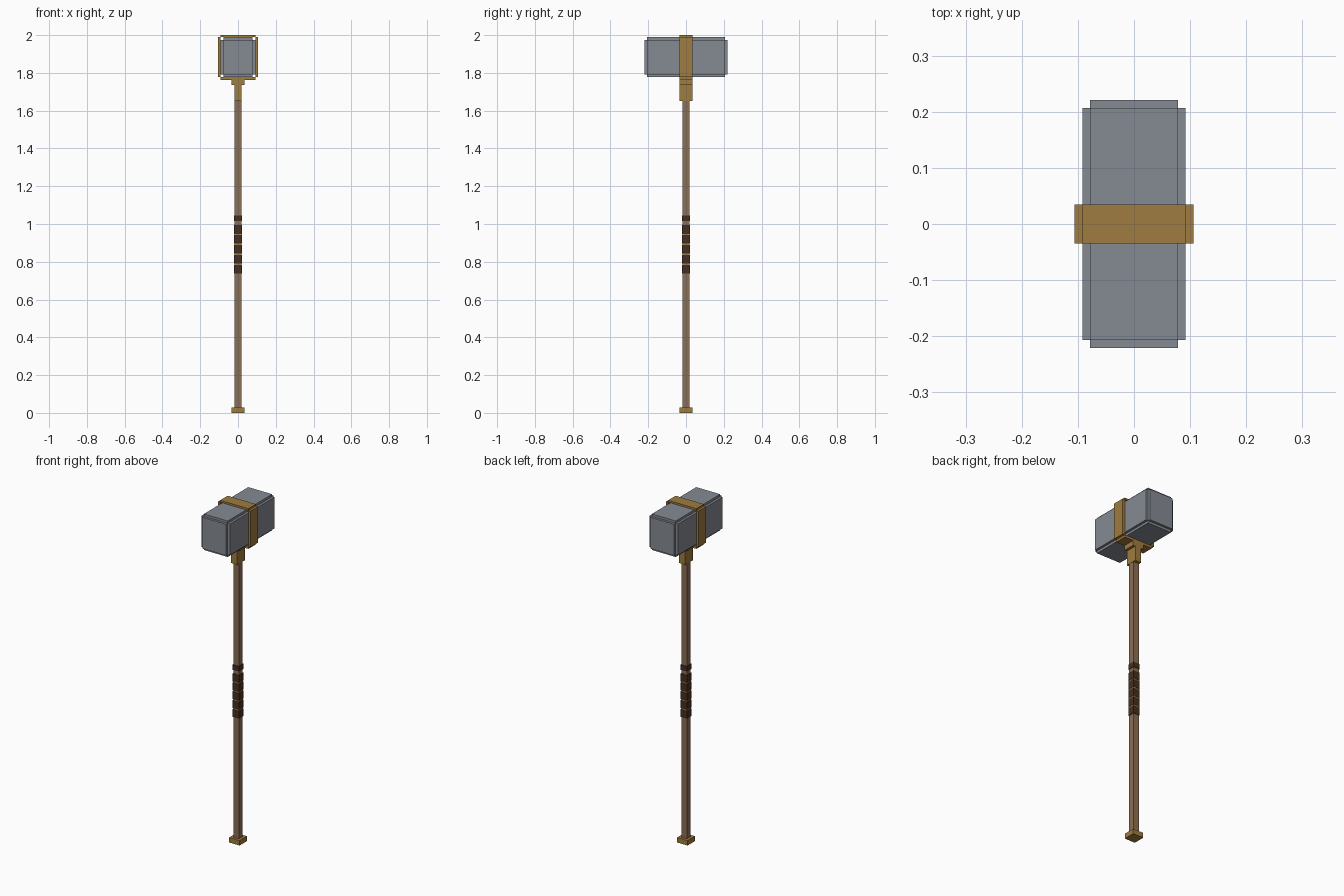
import bpy
import bmesh
from mathutils import Vector

old = bpy.data.objects.get("Cube")
if old:
    bpy.data.objects.remove(old, do_unlink=True)


def material(name, color):
    m = bpy.data.materials.new(name)
    m.use_nodes = True
    m.diffuse_color = (*color, 1)
    bsdf = next(n for n in m.node_tree.nodes if n.type == 'BSDF_PRINCIPLED')
    bsdf.inputs["Base Color"].default_value = (*color, 1)
    return m


stone = material("stone grey", (0.235, 0.255, 0.29))
brass = material("dull brass", (0.35, 0.20, 0.05))
wood = material("brown wood", (0.26, 0.16, 0.09))
leather = material("dark leather", (0.06, 0.028, 0.015))


def boxes(name, mat, parts):
    """One object from boxes given as (half x, half y, low z, high z, centre x)."""
    bm = bmesh.new()
    for hx, hy, low, high, cx in parts:
        verts = bmesh.ops.create_cube(bm, size=1)["verts"]
        bmesh.ops.scale(bm, verts=verts, vec=Vector((2 * hx, 2 * hy, high - low)))
        bmesh.ops.translate(bm, verts=verts, vec=Vector((cx, 0, (low + high) / 2)))
    mesh = bpy.data.meshes.new(name)
    bm.to_mesh(mesh)
    bm.free()
    mesh.materials.append(mat)
    ob = bpy.data.objects.new(name, mesh)
    bpy.context.collection.objects.link(ob)
    return ob


# Hammer head: three crossed blocks give the notched edges
STEP = 0.014
X, Y, LOW, HIGH = 0.078, 0.207, 1.791, 1.975
boxes("head", stone, [
    (X + STEP, Y, LOW, HIGH, 0),
    (X, Y + STEP, LOW, HIGH, 0),
    (X, Y, LOW - STEP, HIGH + STEP, 0),
])

# Strap plates around the middle of the head
BAND = 0.035
top, bottom, side = HIGH + STEP, LOW - STEP, X + STEP
boxes("strap_top", brass, [(side, BAND, top, 2.0, 0)])
boxes("strap_bottom", brass, [(side, BAND, bottom - STEP, bottom, 0)])
for label, sign in (("left", 1), ("right", -1)):
    boxes("strap_" + label, brass,
          [(STEP / 2, BAND, bottom, top, sign * (side + STEP / 2))])

# Socket under the head and the cap at the foot
boxes("socket_collar", brass, [(BAND, BAND, 1.735, bottom - STEP, 0)])
boxes("socket_tongue", brass, [(0.0195, BAND, 1.65, 1.735, 0)])
boxes("foot_cap", brass, [(0.034, 0.034, 0, 0.029, 0)])

# Shaft
boxes("shaft", wood, [(0.018, 0.018, 0.02, 1.66, 0)])

# Leather grip windings with thin brass rings in the gaps
boxes("grip_top_winding", leather, [(0.021, 0.021, 1.016, 1.046, 0)])
PITCH, GAP, START = 0.0525, 0.007, 0.738
for i in range(5):
    z = START + i * PITCH
    boxes(f"grip_winding_{i + 1}", leather, [(0.021, 0.021, z, z + PITCH - GAP, 0)])
    if i:
        boxes(f"grip_ring_{i}", brass, [(0.0195, 0.0195, z - GAP, z, 0)])
